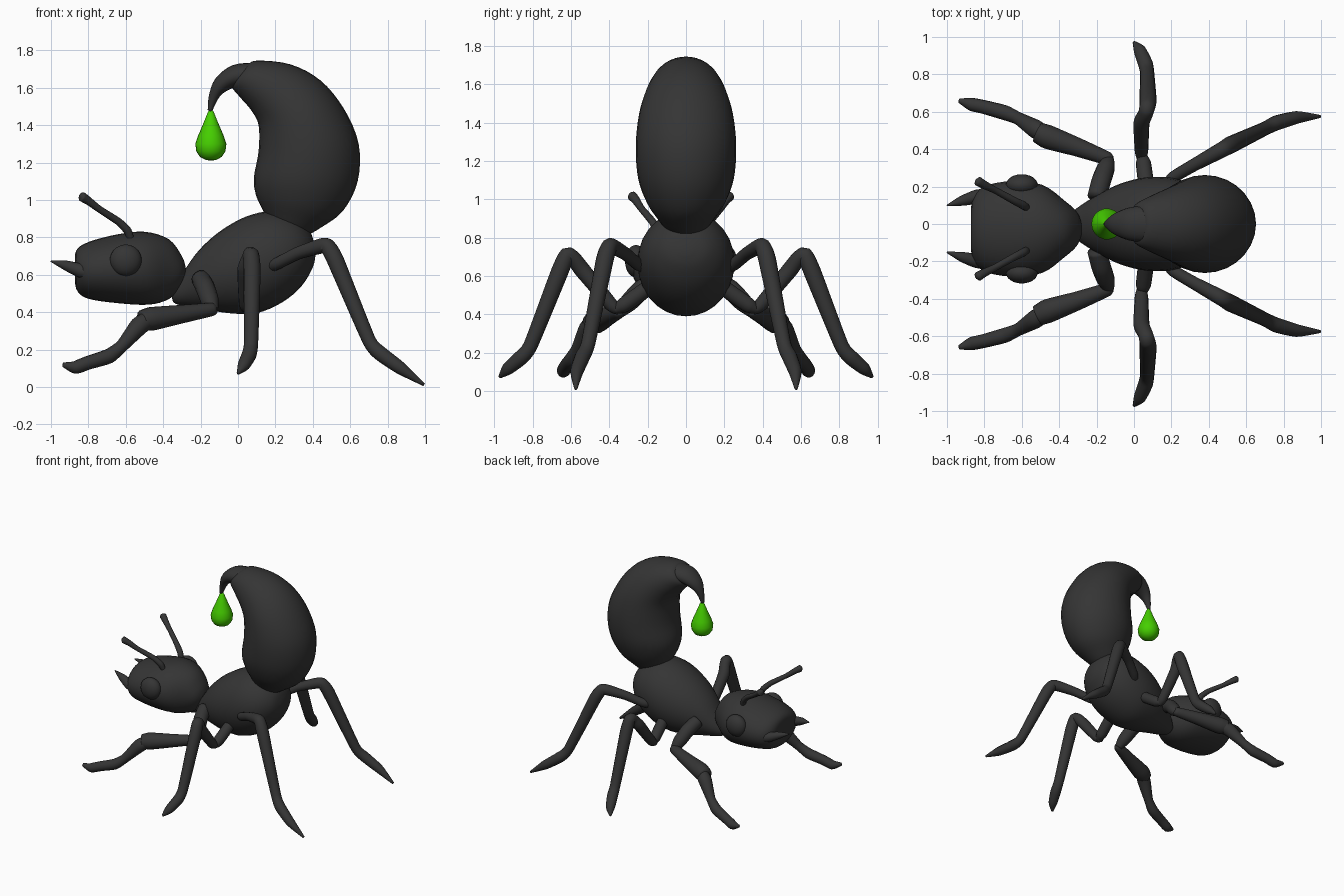
import bpy, bmesh, math
from mathutils import Vector


def material(name, color):
    m = bpy.data.materials.new(name)
    m.diffuse_color = color
    return m


DARK = material("dark_shell", (0.035, 0.035, 0.035, 1))
GREEN = material("green_venom", (0.06, 0.62, 0.0, 1))
HEAD_Y = -0.026


def smooth_rows(rows, steps, k):
    """Cardinal spline through rows of numbers."""
    out = []
    n = len(rows)
    for i in range(n - 1):
        p0, p1, p2, p3 = (rows[max(i - 1, 0)], rows[i], rows[i + 1], rows[min(i + 2, n - 1)])
        for s in range(steps):
            t = s / steps
            h = (2*t**3 - 3*t*t + 1, t**3 - 2*t*t + t, -2*t**3 + 3*t*t, t**3 - t*t)
            out.append([h[0]*b + h[1]*k*(c - a) + h[2]*c + h[3]*k*(d - b)
                        for a, b, c, d in zip(p0, p1, p2, p3)])
    out.append(list(rows[-1]))
    return out


def finish(name, bm, mat=DARK, y=0.0, mirror=False):
    bmesh.ops.recalc_face_normals(bm, faces=bm.faces)
    me = bpy.data.meshes.new(name)
    bm.to_mesh(me)
    bm.free()
    me.shade_smooth()
    me.materials.append(mat)
    ob = bpy.data.objects.new(name, me)
    ob.location.y = y
    bpy.context.collection.objects.link(ob)
    if mirror:
        mod = ob.modifiers.new("mirror", 'MIRROR')
        mod.use_axis = (False, True, False)
        mod.use_mirror_merge = False
    return ob


def loft(name, rings, sides, **kw):
    """Skin elliptical rings given as (centre, half axis, half axis)."""
    bm = bmesh.new()
    loops = []
    for c, a, b in rings:
        angles = [2 * math.pi * i / sides for i in range(sides)]
        loops.append([bm.verts.new(c + a * math.cos(w) + b * math.sin(w)) for w in angles])
    for l0, l1 in zip(loops, loops[1:]):
        for i in range(sides):
            j = (i + 1) % sides
            bm.faces.new((l0[i], l0[j], l1[j], l1[i]))
    bm.faces.new(loops[0])
    bm.faces.new(loops[-1])
    return finish(name, bm, **kw)


def body(name, rows, sides=28, **kw):
    """Rows: one side x, z, opposite side x, z, half width in y."""
    rings = []
    for x1, z1, x2, z2, w in smooth_rows(rows, 4, 0.5):
        p, q = Vector((x1, 0, z1)), Vector((x2, 0, z2))
        rings.append(((p + q) / 2, (p - q) / 2, Vector((0, w, 0))))
    return loft(name, rings, sides, **kw)


def limb(name, rows, sides=14, **kw):
    """Rows: x, y, z, radius along the limb; mirrored to the other side."""
    pts = smooth_rows(rows, 4, 0.25)
    cs = [Vector(p[:3]) for p in pts]
    d = cs[-1] - cs[0]
    side = Vector((d.y, -d.x, 0)).normalized()
    rings = []
    for i, p in enumerate(pts):
        t = (cs[min(i + 1, len(cs) - 1)] - cs[max(i - 1, 0)]).normalized()
        b = t.cross(side).normalized()
        rings.append((cs[i], b.cross(t) * p[3], b * p[3]))
    return loft(name, rings, sides, mirror=True, **kw)


# Head, thorax and curled abdomen
body("head", [(-.87, .66, -.87, .60, .04), (-.865, .73, -.865, .525, .15),
              (-.80, .775, -.81, .475, .225), (-.65, .815, -.66, .45, .255),
              (-.50, .83, -.48, .44, .235), (-.37, .79, -.37, .47, .15),
              (-.30, .70, -.31, .53, .09), (-.28, .64, -.28, .58, .03)], y=HEAD_Y)
body("thorax", [(-.36, .53, -.35, .46, .04), (-.29, .62, -.32, .44, .085),
                (-.21, .73, -.20, .42, .15), (-.10, .83, -.05, .395, .215),
                (.04, .91, .10, .395, .25), (.18, .94, .24, .455, .245),
                (.30, .91, .34, .54, .20), (.38, .84, .40, .64, .12),
                (.41, .76, .415, .71, .03)])
body("abdomen", [(.16, .90, .37, .81, .11), (.13, .95, .44, .85, .145),
                 (.095, 1.03, .56, .94, .205), (.085, 1.12, .64, 1.10, .25),
                 (.11, 1.26, .645, 1.30, .262), (.11, 1.40, .565, 1.49, .245),
                 (.07, 1.48, .44, 1.64, .21), (.01, 1.55, .28, 1.725, .165),
                 (-.03, 1.60, .10, 1.745, .115), (-.02, 1.63, .05, 1.72, .06)])
# Stinger hook
body("stinger", [(.09, 1.735, .08, 1.61, .10), (-.03, 1.72, -.02, 1.60, .088),
                 (-.12, 1.65, -.08, 1.57, .058), (-.155, 1.56, -.112, 1.53, .03),
                 (-.162, 1.48, -.14, 1.47, .013)], sides=20)

# Venom drop
drop = [(.004, 1.49), (.018, 1.465), (.042, 1.405), (.068, 1.345), (.083, 1.30),
        (.078, 1.26), (.058, 1.23), (.03, 1.215), (.004, 1.21)]
loft("venom_drop", [(Vector((-.145, 0, z)), Vector((r, 0, 0)), Vector((0, r, 0)))
                    for r, z in drop], 18, mat=GREEN)

# Eyes
bm = bmesh.new()
bmesh.ops.create_uvsphere(bm, u_segments=24, v_segments=14, radius=1)
for v in bm.verts:
    v.co = Vector((-.60 + v.co.x * .085, .235 + v.co.y * .057, .677 + v.co.z * .085))
finish("eyes", bm, y=HEAD_Y, mirror=True)

# Antennae and mandibles
limb("antennae", [(-.57, .11, .78, .018), (-.59, .125, .835, .022), (-.64, .15, .885, .02),
                  (-.74, .205, .95, .018), (-.80, .235, .995, .022),
                  (-.835, .255, 1.018, .025), (-.845, .262, 1.022, .008)], y=HEAD_Y)
limb("mandibles", [(-.77, .18, .605, .035), (-.84, .172, .622, .038),
                   (-.92, .15, .65, .027), (-1.0, .125, .673, .004)], y=HEAD_Y)

# Front legs
limb("front_coxae", [(-.20, .14, .58, .05), (-.175, .23, .53, .052),
                     (-.15, .30, .46, .048), (-.135, .345, .41, .03)])
limb("front_femurs", [(-.115, .345, .42, .022), (-.14, .35, .415, .036),
                      (-.30, .41, .39, .05), (-.46, .465, .365, .064),
                      (-.515, .49, .355, .055)])
limb("front_shins", [(-.47, .475, .365, .045), (-.53, .51, .325, .05), (-.62, .565, .22, .034),
                     (-.69, .595, .165, .04), (-.80, .625, .13, .037),
                     (-.87, .64, .105, .035), (-.935, .66, .12, .012)])

# Middle legs
limb("middle_coxae", [(.07, .17, .56, .04), (.06, .25, .50, .042),
                      (.05, .33, .445, .04), (.045, .375, .42, .02)])
limb("middle_legs", [(.04, .345, .42, .025), (.04, .39, .45, .036), (.04, .54, .63, .043),
                     (.06, .585, .69, .04), (.07, .62, .71, .042), (.075, .66, .62, .046),
                     (.07, .81, .24, .038), (.06, .86, .175, .04), (.03, .93, .115, .033),
                     (.0, .972, .073, .008)])

# Hind legs
limb("hind_legs", [(.17, .20, .64, .03), (.21, .25, .66, .032), (.32, .315, .715, .034),
                   (.43, .375, .75, .04), (.475, .40, .755, .042), (.52, .425, .68, .046),
                   (.70, .51, .25, .037), (.76, .54, .18, .04), (.87, .57, .10, .034),
                   (.995, .575, .012, .008)])
